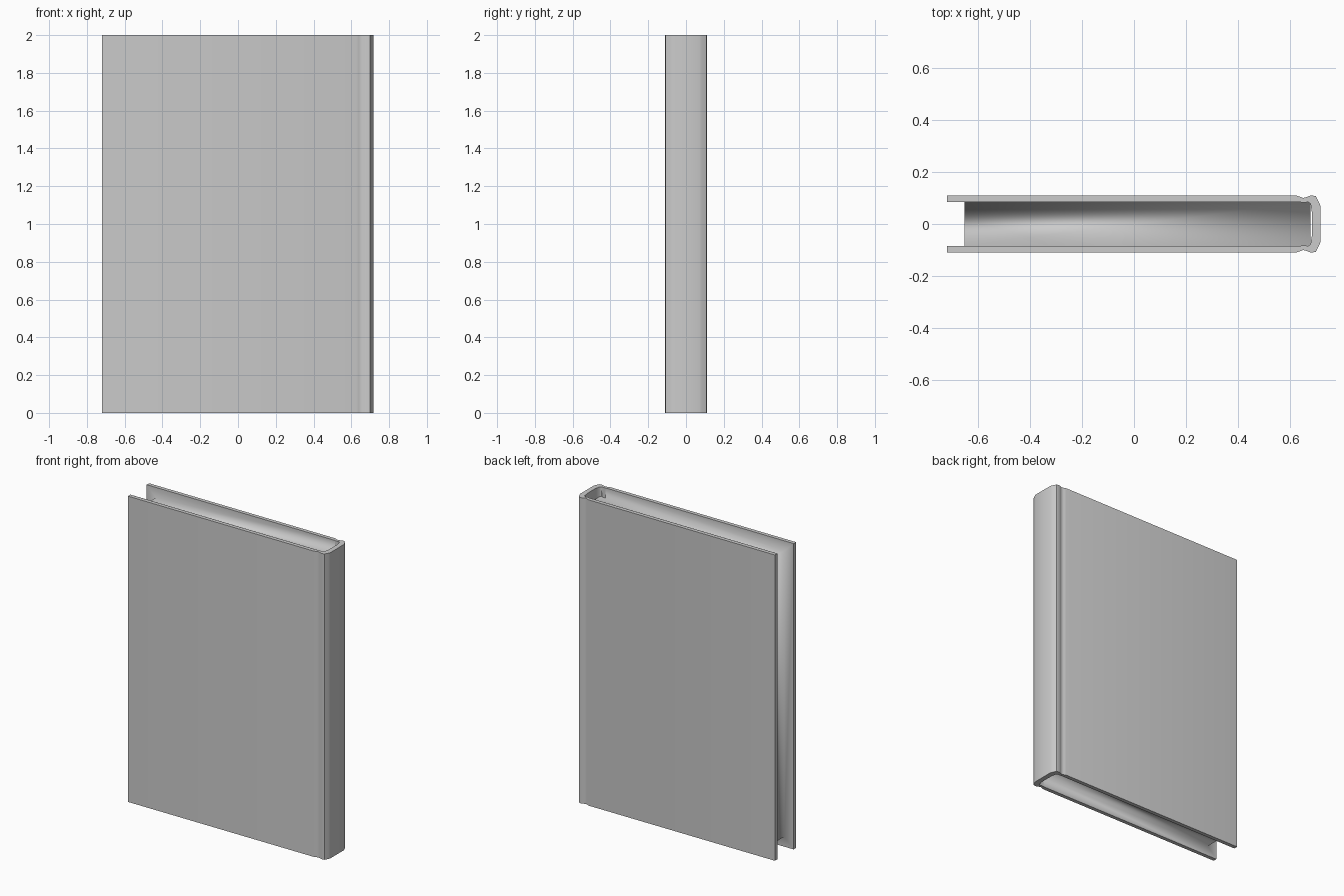
import bpy
import bmesh
import math

old = bpy.data.objects.get("Cube")
if old:
    bpy.data.objects.remove(old, do_unlink=True)

grey = bpy.data.materials.new("plain_grey")
grey.use_nodes = True
COLOUR = (0.6, 0.6, 0.6, 1)
grey.diffuse_color = COLOUR
grey.node_tree.nodes["Principled BSDF"].inputs["Base Color"].default_value = COLOUR

HEIGHT = 2.0
FORE_X = -0.72     # free edge of the boards
PAGE_X = -0.652    # free edge of the pages
SPINE_X = 0.68     # bound edge of the pages
INSET = 0.065      # page margin at top and bottom
INNER_Y = 0.085    # inside face of each board


def finish(bm, name, angle):
    bmesh.ops.recalc_face_normals(bm, faces=bm.faces)
    mesh = bpy.data.meshes.new(name)
    bm.to_mesh(mesh)
    bm.free()
    mesh.materials.append(grey)
    obj = bpy.data.objects.new(name, mesh)
    bpy.context.collection.objects.link(obj)
    bpy.ops.object.select_all(action="DESELECT")
    obj.select_set(True)
    bpy.context.view_layer.objects.active = obj
    bpy.ops.object.shade_smooth_by_angle(angle=math.radians(angle))
    return obj


# Cover: half a cross-section, mirrored front to back, extruded upwards
outer = [(FORE_X, -0.11), (0.625, -0.11), (0.64, -0.105), (0.652, -0.1),
         (0.665, -0.104), (0.68, -0.11), (0.7, -0.108), (0.712, -0.085), (0.718, -0.07)]
inner = [(0.686, -0.04), (SPINE_X, -0.078), (0.67, -0.085), (0.655, -0.082),
         (0.635, -INNER_Y), (FORE_X, -INNER_Y)]


def mirrored(points):
    return [(x, -y) for x, y in reversed(points)]


outline = outer + mirrored(outer) + mirrored(inner) + inner
bm = bmesh.new()
base = bm.faces.new([bm.verts.new((x, y, 0)) for x, y in outline])
top = bmesh.ops.extrude_face_region(bm, geom=[base])["geom"]
bmesh.ops.translate(bm, vec=(0, 0, HEIGHT),
                    verts=[v for v in top if isinstance(v, bmesh.types.BMVert)])
bmesh.ops.triangulate(bm, faces=[f for f in bm.faces if len(f.verts) > 4])
finish(bm, "cover", 50)

# Pages: a block whose sides flare into thin linings on the boards
bm = bmesh.new()
sides = []
for y in (-INNER_Y + 0.001, INNER_Y - 0.001):
    page = [bm.verts.new((x, y, z)) for x, z in
            ((SPINE_X, INSET), (PAGE_X, INSET),
             (PAGE_X, HEIGHT - INSET), (SPINE_X, HEIGHT - INSET))]
    lining = [bm.verts.new((x, y, z)) for x, z in
              ((SPINE_X, 0), (FORE_X, 0), (FORE_X, HEIGHT), (SPINE_X, HEIGHT))]
    for i in range(3):
        bm.faces.new((page[i], page[i + 1], lining[i + 1], lining[i]))
    sides.append(page)
front, back = sides
for i in range(4):
    j = (i + 1) % 4
    bm.faces.new((front[i], front[j], back[j], back[i]))
finish(bm, "pages", 120)
